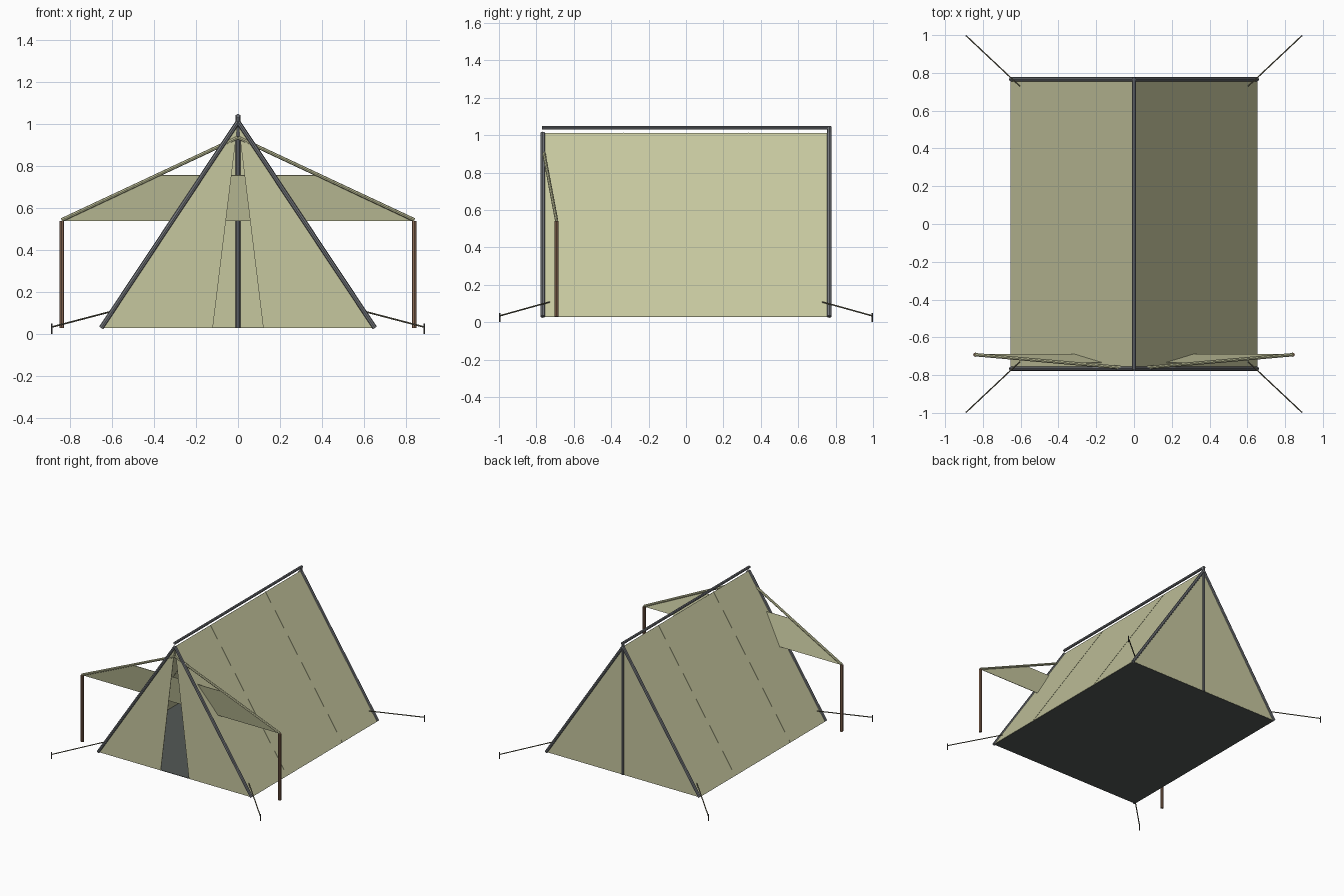
import bpy, bmesh, math
from mathutils import Vector

if "Cube" in bpy.data.objects:
    bpy.data.objects.remove(bpy.data.objects["Cube"])


def mat(name, rgb):
    m = bpy.data.materials.new(name)
    m.diffuse_color = (*rgb, 1)
    m.use_nodes = True
    m.node_tree.nodes["Principled BSDF"].inputs["Base Color"].default_value = m.diffuse_color
    return m


CLOTH = mat("khaki canvas", (0.565, 0.57, 0.345))
METAL = mat("grey metal", (0.175, 0.185, 0.20))
WOOD = mat("brown wood", (0.27, 0.15, 0.092))
FLOOR = mat("dark groundsheet", (0.088, 0.098, 0.092))
ROPE = mat("olive rope", (0.17, 0.16, 0.105))
PEG = mat("dark peg", (0.09, 0.09, 0.09))

W, L, Z0, TOP = 0.652, 0.766, 0.03, 1.012   # half width, half length, floor, ridge


def finish(name, bm, material):
    me = bpy.data.meshes.new(name)
    bm.normal_update()
    bm.to_mesh(me)
    bm.free()
    me.materials.append(material)
    ob = bpy.data.objects.new(name, me)
    bpy.context.collection.objects.link(ob)
    return ob


def rod(name, a, b, r, material, sides=8):
    """Straight bar from a to b."""
    a, b = Vector(a), Vector(b)
    d = b - a
    bm = bmesh.new()
    bmesh.ops.create_cone(bm, cap_ends=True, segments=sides, radius1=r, radius2=r, depth=d.length)
    rot = d.to_track_quat('Z', 'Y').to_matrix().to_4x4()
    bmesh.ops.transform(bm, matrix=rot, verts=bm.verts)
    bmesh.ops.translate(bm, vec=(a + b) / 2, verts=bm.verts)
    return finish(name, bm, material)


def sheet(name, pts, material, thick=0.003):
    """Thin flat panel through the given corners."""
    bm = bmesh.new()
    bm.faces.new([bm.verts.new(p) for p in pts])
    ob = finish(name, bm, material)
    s = ob.modifiers.new("thickness", 'SOLIDIFY')
    s.thickness = thick
    s.offset = 0
    return ob


# Groundsheet and back wall
sheet("groundsheet", [(-W, -L, Z0), (W, -L, Z0), (W, L, Z0), (-W, L, Z0)], FLOOR)
sheet("back_wall", [(W, L, Z0), (-W, L, Z0), (0, L, TOP)], CLOTH)

# Ridge bar and rear upright
rod("ridge_bar", (0, -0.77, 1.04), (0, 0.775, 1.04), 0.01, METAL)
rod("rear_upright", (0, L, Z0), (0, L, 1.045), 0.0115, METAL)

for s, side in ((-1, "left"), (1, "right")):
    # Sloping roof, with fine raised seams across it
    sheet(side + "_roof", [(s * W, -L, Z0), (s * W, L, Z0), (0, L, TOP), (0, -L, TOP)], CLOTH)
    for y in (-0.335, 0.335):
        sheet(side + "_roof_seam", [(s * W, y - 0.002, Z0), (s * W, y + 0.002, Z0),
                                    (0, y + 0.002, TOP), (0, y - 0.002, TOP)], CLOTH, 0.006)

    # Front wall half, leaving the tapered door opening
    sheet(side + "_front_wall", [(s * 0.12, -L, Z0), (s * W, -L, Z0), (0, -L, TOP)], CLOTH)

    # Frame legs at both ends, guy ropes and pegs at the corners
    for e, end in ((-1, "front"), (1, "rear")):
        rod(f"{end}_{side}_leg", (s * W, e * L, Z0), (0, e * L, TOP), 0.0115, METAL)
        rod(f"{end}_{side}_guy_rope", (s * 0.605, e * 0.73, 0.108), (s * 0.888, e * 0.996, 0.034),
            0.004, ROPE, 6)
        rod(f"{end}_{side}_peg", (s * 0.888, e * 0.996, 0), (s * 0.888, e * 0.996, 0.05),
            0.004, PEG, 6)

    # Awning post and sloping edge
    rod(side + "_awning_post", (s * 0.84, -0.692, Z0), (s * 0.84, -0.692, 0.54), 0.0115, WOOD)
    rod(side + "_awning_edge", (0, -0.766, 0.937), (s * 0.84, -0.692, 0.544), 0.009, CLOTH)

# Awning cloth between the posts
sheet("awning", [(-0.84, -0.69, 0.54), (0.84, -0.69, 0.54), (0.37, -0.734, 0.757),
                 (-0.37, -0.734, 0.757)], CLOTH)
